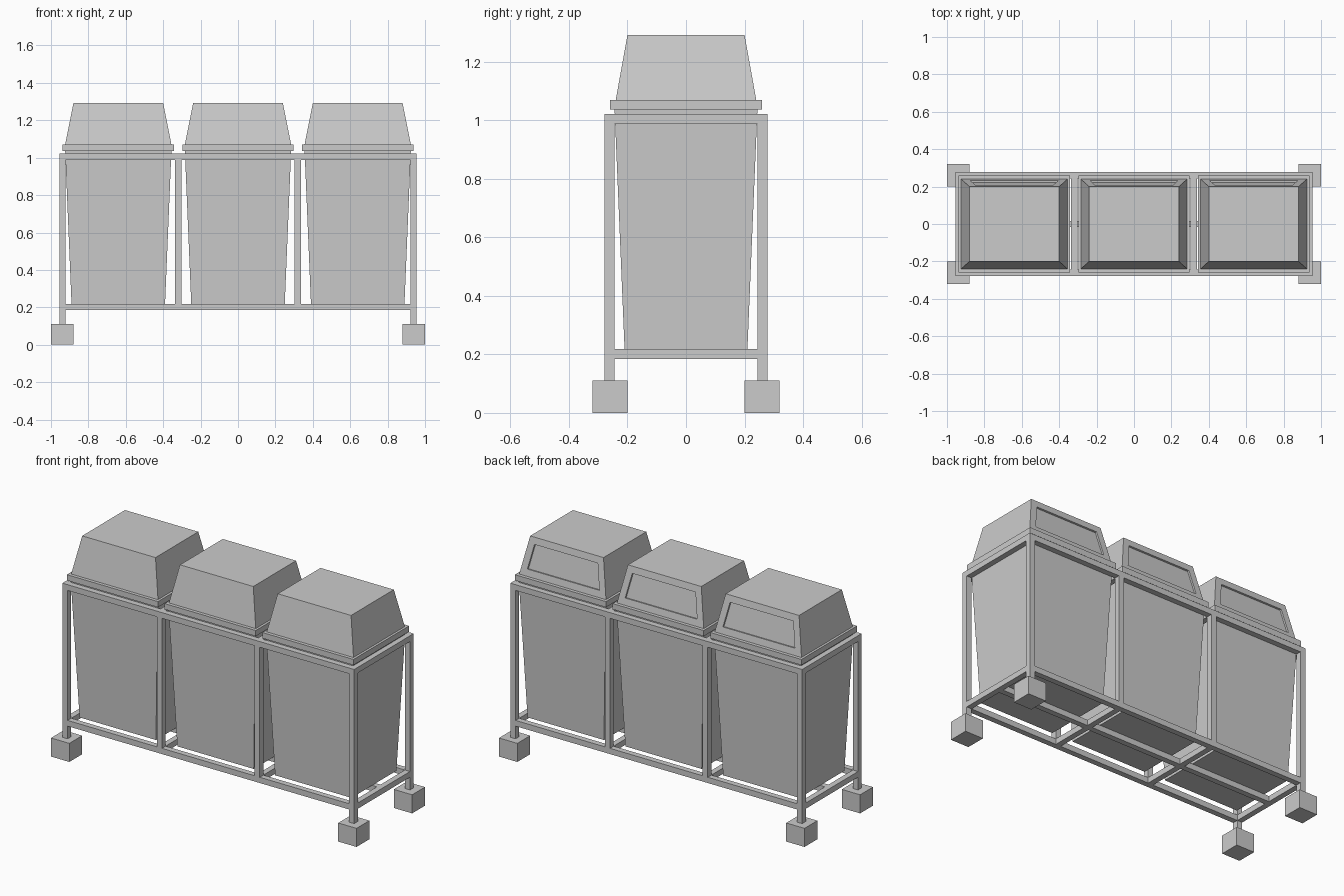
import bpy, bmesh
from mathutils import Vector

cube = bpy.data.objects.get("Cube")
if cube:
    bpy.data.objects.remove(cube, do_unlink=True)

# One plain grey for everything
grey = bpy.data.materials.new("plain_grey")
grey.use_nodes = True
grey.diffuse_color = (0.6, 0.6, 0.6, 1)
grey.node_tree.nodes["Principled BSDF"].inputs["Base Color"].default_value = (0.6, 0.6, 0.6, 1)


def tapered_box(bm, center, low, high, z0, z1):
    """Box whose half sizes go from low at z0 to high at z1."""
    verts = bmesh.ops.create_cube(bm, size=2)["verts"]
    for v in verts:
        half, z = (low, z0) if v.co.z < 0 else (high, z1)
        v.co = Vector((center[0] + v.co.x * half[0], center[1] + v.co.y * half[1], z))
    return verts


def box(bm, center, half, z0, z1):
    return tapered_box(bm, center, half, half, z0, z1)


def finish(name, bm):
    mesh = bpy.data.meshes.new(name)
    bm.to_mesh(mesh)
    bm.free()
    mesh.materials.append(grey)
    obj = bpy.data.objects.new(name, mesh)
    bpy.context.collection.objects.link(obj)
    return obj


R = 0.017                     # half thickness of the frame bars
END_X, MID_X, SIDE_Y = 0.938, 0.32, 0.261
BOTTOM, TOP = 0.185, 0.988    # undersides of the rails
FOOT = 0.11

# Frame: long rails, cross rails and posts
bm = bmesh.new()
for z in (BOTTOM, TOP):
    for y in (-SIDE_Y, SIDE_Y):
        box(bm, (0, y), (END_X + R, R), z, z + 2 * R)
    for x in (-END_X, -MID_X, MID_X, END_X):
        box(bm, (x, 0), (R, SIDE_Y - R), z, z + 2 * R)
for x in (-1, 0, 1):
    box(bm, (x * (END_X + MID_X) / 2, 0), ((END_X - MID_X) / 2 - R if x else MID_X - R, R),
        BOTTOM, BOTTOM + 2 * R)
for y in (-SIDE_Y, SIDE_Y):
    for x in (-MID_X, MID_X):
        box(bm, (x, y), (R, R), BOTTOM + 2 * R, TOP)
    for x in (-END_X, END_X):
        box(bm, (x, y), (R, R), FOOT, BOTTOM)
        box(bm, (x, y), (R, R), BOTTOM + 2 * R, TOP)
finish("frame", bm)

# Block feet under the corners
bm = bmesh.new()
for x in (-0.94, 0.94):
    for y in (-0.26, 0.26):
        box(bm, (x, y), (0.06, 0.06), 0, FOOT)
finish("feet", bm)

# Three bins with rimmed lids
for name, x in (("right", -0.64), ("middle", 0), ("left", 0.64)):
    bm = bmesh.new()
    tapered_box(bm, (x, 0), (0.25, 0.21), (0.284, 0.244), BOTTOM + 2 * R, 1.036)
    finish(name + "_bin", bm)

    bm = bmesh.new()
    box(bm, (x, 0), (0.298, 0.26), 1.036, 1.07)
    finish(name + "_lid_rim", bm)

    # Lid with a shallow flap recessed in its back face
    bm = bmesh.new()
    tapered_box(bm, (x, 0), (0.284, 0.24), (0.24, 0.2), 1.07, 1.292)
    bm.normal_update()
    back = max(bm.faces, key=lambda f: f.normal.y)
    bmesh.ops.inset_region(bm, faces=[back], thickness=0.04, use_even_offset=True)
    bmesh.ops.inset_region(bm, faces=[back], thickness=0.0005, depth=-0.01)
    finish(name + "_lid", bm)
